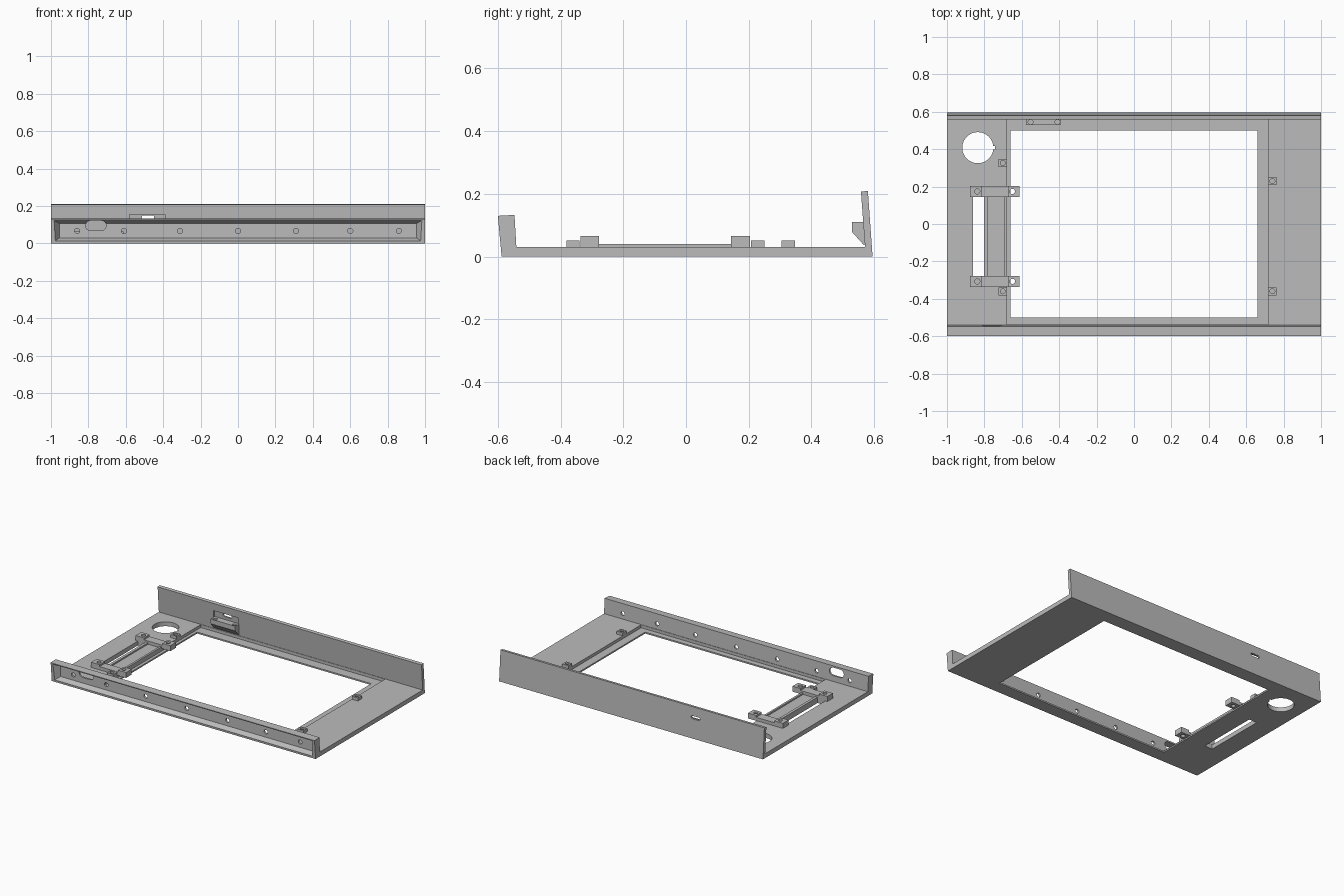
import bpy, bmesh, math
from mathutils import Matrix

if "Cube" in bpy.data.objects:
    bpy.data.objects.remove(bpy.data.objects["Cube"])

grey = bpy.data.materials.new("plain_grey")
grey.use_nodes = True
grey.diffuse_color = (0.5, 0.5, 0.5, 1)
grey.node_tree.nodes["Principled BSDF"].inputs["Base Color"].default_value = (0.5, 0.5, 0.5, 1)


def finish(name, bm):
    bmesh.ops.recalc_face_normals(bm, faces=bm.faces[:])
    mesh = bpy.data.meshes.new(name)
    bm.to_mesh(mesh)
    bm.free()
    mesh.materials.append(grey)
    obj = bpy.data.objects.new(name, mesh)
    bpy.context.collection.objects.link(obj)
    return obj


def loft(name, a, b):
    """Solid joining two matching 3D outlines."""
    bm = bmesh.new()
    va = [bm.verts.new(p) for p in a]
    vb = [bm.verts.new(p) for p in b]
    bm.faces.new(va)
    bm.faces.new(vb[::-1])
    for i in range(len(va)):
        j = (i + 1) % len(va)
        bm.faces.new((va[i], va[j], vb[j], vb[i]))
    return finish(name, bm)


def box(name, x0, x1, y0, y1, z0, z1):
    base = [(x0, y0), (x1, y0), (x1, y1), (x0, y1)]
    return loft(name, [(*p, z0) for p in base], [(*p, z1) for p in base])


def along_x(name, profile, x0, x1):
    return loft(name, [(x0, y, z) for y, z in profile], [(x1, y, z) for y, z in profile])


def along_y(name, profile, y0, y1):
    return loft(name, [(x, y0, z) for x, z in profile], [(x, y1, z) for x, z in profile])


def hole(x, y, z, r, depth, axis="Z", sides=24):
    bm = bmesh.new()
    turn = Matrix.Rotation(math.pi / 2, 4, "X") if axis == "Y" else Matrix()
    bmesh.ops.create_cone(bm, cap_ends=True, segments=sides, radius1=r, radius2=r,
                          depth=depth, matrix=Matrix.Translation((x, y, z)) @ turn)
    return finish("cutter", bm)


def slot(x0, x1, z0, z1, y0, y1):
    """Round-ended slot running through y."""
    r, zc = (z1 - z0) / 2, (z0 + z1) / 2
    pts = []
    for cx, start in ((x1 - r, -90), (x0 + r, 90)):
        for i in range(9):
            t = math.radians(start + i * 22.5)
            pts.append((cx + r * math.cos(t), zc + r * math.sin(t)))
    return along_y("cutter", pts, y0, y1)


def cut(obj, cutters):
    bpy.context.view_layer.objects.active = obj
    for c in cutters:
        mod = obj.modifiers.new("cut", "BOOLEAN")
        mod.operation = "DIFFERENCE"
        mod.solver = "EXACT"
        mod.object = c
        bpy.ops.object.modifier_apply(modifier=mod.name)
        bpy.data.objects.remove(c)


# Tray: floor with leaning front and back walls
tray = along_x("tray", [(-0.588, 0), (0.595, 0), (0.58, 0.21), (0.558, 0.207), (0.571, 0.03),
                        (-0.541, 0.03), (-0.547, 0.133), (-0.6, 0.13)], -1, 1)


def rect(y, x, z0, z1):
    return [(-x, y, z0), (x, y, z0), (x, y, z1), (-x, y, z1)]


cutters = [
    box("cutter", -0.68, 0.717, -0.538, 0.568, 0.01, 0.06),     # sunken middle
    box("cutter", -0.66, 0.66, -0.5, 0.5, -0.1, 0.1),           # window
    loft("cutter", rect(-0.61, 0.99, 0.004, 0.128), rect(-0.556, 0.955, 0.03, 0.107)),
    hole(-0.835, 0.408, 0, 0.083, 0.2, sides=48),               # round opening
    box("cutter", -0.765, -0.742, 0.398, 0.418, -0.1, 0.1),     # its notch
    box("cutter", -0.861, -0.802, -0.278, 0.145, -0.1, 0.1),    # long floor slot
    slot(-0.815, -0.705, 0.068, 0.122, -0.65, -0.5),            # front wall slot
    slot(-0.515, -0.448, 0.13, 0.15, 0.5, 0.65),                # back wall slot
    along_x("cutter", [(0.5, 0.05), (0.579, 0.05), (0.5715, 0.155), (0.5, 0.155)], -0.58, -0.39),
]
cutters += [hole(x, -0.57, 0.067, 0.014, 0.12, "Y")
            for x in (-0.86, -0.61, -0.31, 0, 0.31, 0.6, 0.86)]
cut(tray, cutters)

# Wedge-shaped catch on the back wall
catch = along_x("back_catch", [(0.53, 0.11), (0.53, 0.078), (0.568, 0.036), (0.581, 0.05),
                               (0.576, 0.11)], -0.578, -0.392)
cut(catch, [hole(x, 0.545, 0.11, 0.013, 0.04) for x in (-0.553, -0.409)])

# Bracket arms with raised ends, overhanging the window
arm = [(-0.877, 0.028), (-0.613, 0.028), (-0.613, 0.065), (-0.674, 0.065),
       (-0.674, 0.052), (-0.813, 0.052), (-0.813, 0.065), (-0.877, 0.065)]
for name, y in (("bracket_arm_back", 0.174), ("bracket_arm_front", -0.307)):
    obj = along_y(name, arm, y - 0.03, y + 0.03)
    cut(obj, [hole(-0.838, y, 0.065, 0.014, 0.05), hole(-0.65, y, 0.05, 0.014, 0.1)])

# Low rails between the arms
for name, x0, x1 in (("outer_rail", -0.802, -0.783), ("inner_rail", -0.694, -0.68)):
    box(name, x0, x1, -0.28, 0.147, 0.025, 0.04)

# Screw posts around the window
for name, x, y in (("post_back_right", -0.702, 0.326), ("post_front_right", -0.702, -0.36),
                   ("post_back_left", 0.74, 0.229), ("post_front_left", 0.74, -0.36)):
    obj = box(name, x - 0.023, x + 0.023, y - 0.021, y + 0.021, 0.028, 0.051)
    cut(obj, [hole(x, y, 0.05, 0.013, 0.03)])
